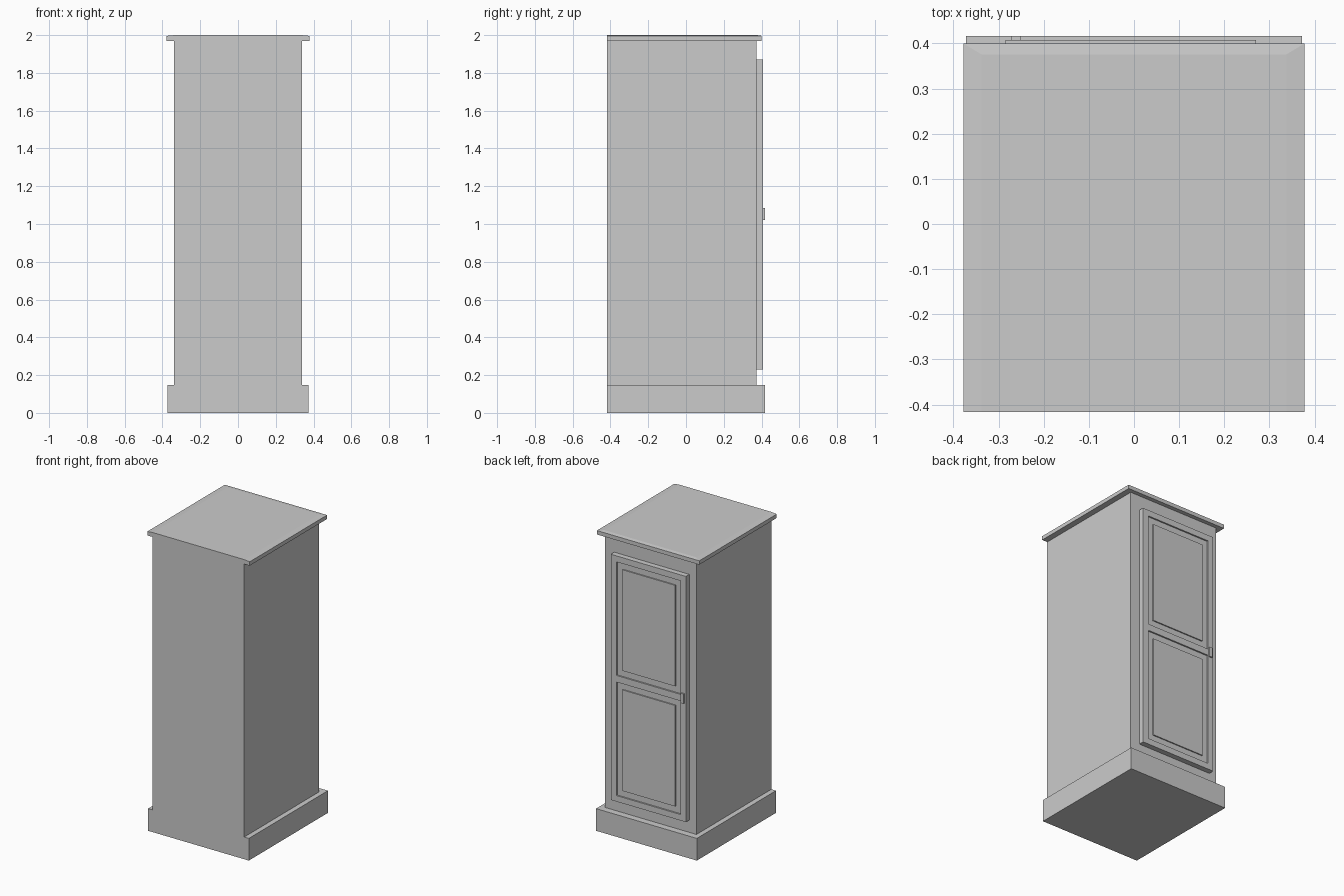
import bpy, bmesh

if "Cube" in bpy.data.objects:
    bpy.data.objects.remove(bpy.data.objects["Cube"])

BACK = -0.417


def box(name, x, y, z):
    """Axis-aligned box from (min, max) ranges."""
    bm = bmesh.new()
    bmesh.ops.create_cube(bm, size=1)
    for v in bm.verts:
        v.co = [r[0] if c < 0 else r[1] for c, r in zip(v.co, (x, y, z))]
    mesh = bpy.data.meshes.new(name)
    bm.to_mesh(mesh)
    bm.free()
    ob = bpy.data.objects.new(name, mesh)
    bpy.context.collection.objects.link(ob)
    return ob


# Carcass and plinth, flush at the back
box("cabinet_body", (-0.338, 0.338), (BACK, 0.372), (0.148, 1.97))
box("plinth", (-0.372, 0.372), (BACK, 0.417), (0, 0.148))

# Top board, with a shallow slope on the two sides and the door edge
top = box("top_board", (-0.378, 0.378), (BACK, 0.40), (1.97, 1.996))
bm = bmesh.new()
bm.from_mesh(top.data)
bm.faces.ensure_lookup_table()
face = max(bm.faces, key=lambda f: f.calc_center_median().z)
new = bmesh.ops.extrude_face_region(bm, geom=[face])
bmesh.ops.delete(bm, geom=[face], context='FACES_ONLY')
for v in [g for g in new["geom"] if isinstance(g, bmesh.types.BMVert)]:
    v.co.z = 2.0
    v.co.x *= 0.338 / 0.378
    if v.co.y > 0:
        v.co.y = 0.376
bmesh.ops.recalc_face_normals(bm, faces=bm.faces)
bm.to_mesh(top.data)
bm.free()

# Door: backing, stiles and rails
X0, X1, Z0, Z1 = -0.285, 0.27, 0.23, 1.87
PX = (-0.245, 0.228)
PANELS = {"lower": (0.27, 1.028), "upper": (1.072, 1.83)}
FRONT = (0.398, 0.408)
box("door_backing", (X0, X1), (0.372, FRONT[0]), (Z0, Z1))
box("door_stile_handle_side", (X0, PX[0]), FRONT, (Z0, Z1))
box("door_stile_hinge_side", (PX[1], X1), FRONT, (Z0, Z1))
for name, z in (("bottom", (Z0, 0.27)), ("middle", (1.028, 1.072)), ("top", (1.83, Z1))):
    box("door_rail_" + name, PX, FRONT, z)

# Raised centre panels
for name, (a, b) in PANELS.items():
    box("door_panel_" + name, (PX[0] + 0.042, PX[1] - 0.042), (FRONT[0], 0.406),
        (a + 0.042, b - 0.042))

# Handle
box("door_handle", (-0.273, -0.25), (FRONT[1], 0.417), (1.02, 1.085))
